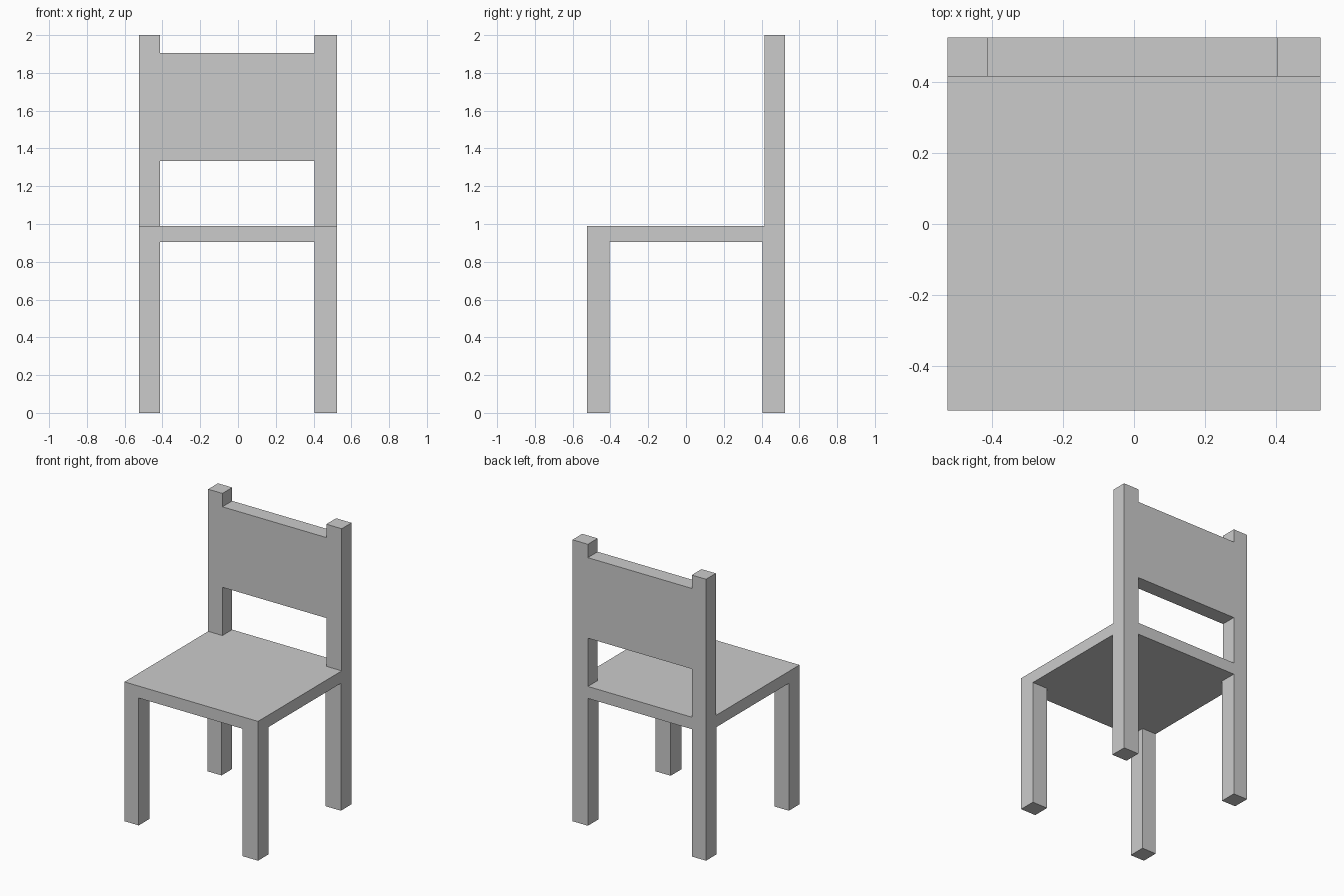
import bpy

if "Cube" in bpy.data.objects:
    bpy.data.objects.remove(bpy.data.objects["Cube"])

W = 0.525                      # half width and half depth
SEAT_BOTTOM, SEAT_TOP = 0.905, 0.99
LEFT_IN, RIGHT_IN = -0.413, 0.404   # inner faces of the legs and posts
POST_FRONT = 0.415


def box(name, x, y, z):
    """Axis-aligned box from (min, max) ranges."""
    bpy.ops.mesh.primitive_cube_add(size=1)
    ob = bpy.context.object
    ob.name = ob.data.name = name
    ob.location = [(a + b) / 2 for a, b in (x, y, z)]
    ob.scale = [b - a for a, b in (x, y, z)]
    bpy.ops.object.transform_apply(location=False, rotation=False, scale=True)
    return ob


# Seat slab
box("seat", (-W, W), (-W, W), (SEAT_BOTTOM, SEAT_TOP))

# Legs below the seat, back posts above it
for side, x in (("left", (-W, LEFT_IN)), ("right", (RIGHT_IN, W))):
    box(f"front_leg_{side}", x, (-W, -0.405), (0, SEAT_BOTTOM))
    box(f"back_leg_{side}", x, (0.405, W), (0, SEAT_BOTTOM))
    box(f"back_post_{side}", x, (POST_FRONT, W), (SEAT_TOP, 2.0))

# Backrest panel, flush with the posts
box("backrest", (LEFT_IN, RIGHT_IN), (POST_FRONT, W), (1.333, 1.905))
